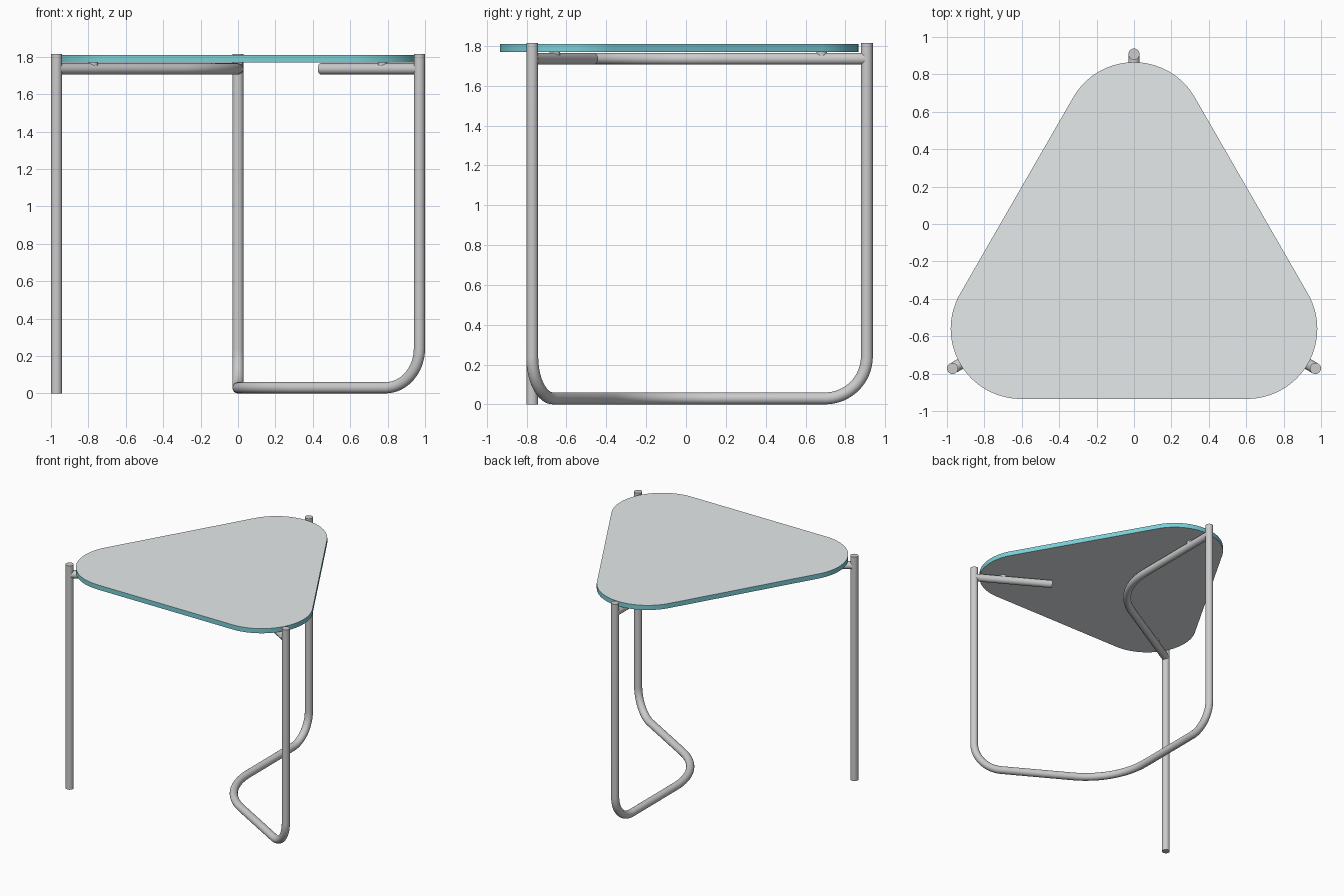
import bpy, bmesh, math
from mathutils import Vector

if "Cube" in bpy.data.objects:
    bpy.data.objects.remove(bpy.data.objects["Cube"])

R = 0.03                       # tube radius
HUB = Vector((0, -0.212, 0))   # point the three legs surround
REACH = 1.12
TOP, RAIL = 1.815, 1.735


def spoke(deg, dist, z):
    a = math.radians(deg)
    return HUB + Vector((dist * math.cos(a), dist * math.sin(a), z))


def fillet(a, b, c, radius, steps=16):
    """Arc points rounding the corner at b."""
    u, v = (a - b).normalized(), (c - b).normalized()
    half = u.angle(v) / 2
    centre = b + (u + v).normalized() * (radius / math.sin(half))
    t = radius / math.tan(half)
    p, q = b + u * t - centre, b + v * t - centre
    w = p.angle(q)
    return [centre + (p * math.sin(w * (1 - i / steps)) + q * math.sin(w * i / steps)) / math.sin(w)
            for i in range(steps + 1)]


def smooth(obj):
    bpy.ops.object.select_all(action='DESELECT')
    obj.select_set(True)
    bpy.context.view_layer.objects.active = obj
    if obj.type == 'CURVE':
        bpy.ops.object.convert(target='MESH')
    bpy.ops.object.shade_smooth_by_angle(angle=math.radians(35))


def tube(name, corners, radii=()):
    pts = [corners[0]]
    for i, r in enumerate(radii):
        pts += fillet(*corners[i:i + 3], r)
    pts.append(corners[-1])
    cu = bpy.data.curves.new(name, 'CURVE')
    cu.dimensions = '3D'
    cu.bevel_depth = R
    cu.bevel_resolution = 10
    cu.use_fill_caps = True
    sp = cu.splines.new('POLY')
    sp.points.add(len(pts) - 1)
    for p, co in zip(sp.points, pts):
        p.co = (*co, 1)
    obj = bpy.data.objects.new(name, cu)
    bpy.context.collection.objects.link(obj)
    smooth(obj)


RIGHT, BACK, LEFT = -30, 90, 210

# Right and back legs joined by one bent tube along the floor
tube("bent_leg_frame",
     [spoke(RIGHT, REACH, TOP), spoke(RIGHT, REACH, R), spoke(0, 0, R),
      spoke(BACK, REACH, R), spoke(BACK, REACH, TOP)], (0.21, 0.6, 0.21))

# Free-standing left leg
tube("left_leg", [spoke(LEFT, REACH, 0), spoke(LEFT, REACH, TOP)])

# Upper rails under the top
tube("bent_upper_rail",
     [spoke(LEFT, REACH - 0.01, RAIL), spoke(0, 0, RAIL), spoke(BACK, REACH - 0.01, RAIL)], (0.6,))
tube("short_upper_rail", [spoke(RIGHT, REACH - 0.01, RAIL), spoke(RIGHT, 0.51, RAIL)])

# Small pads between rails and top
for side, deg in (("right", RIGHT), ("back", BACK), ("left", LEFT)):
    bpy.ops.mesh.primitive_cylinder_add(vertices=24, radius=0.026, depth=0.022,
                                        location=spoke(deg, 0.893, 1.76))
    pad = bpy.context.object
    pad.name = side + "_support_pad"
    smooth(pad)

# Rounded triangular glass top
bm = bmesh.new()
rim = []
for (cx, cy), start in (((0.605, -0.56), -90), ((0, 0.49), 30), ((-0.605, -0.56), 150)):
    for i in range(33):
        a = math.radians(start + 120 * i / 32)
        rim.append(bm.verts.new((cx + 0.375 * math.cos(a), cy + 0.375 * math.sin(a), 1.77)))
base = bm.faces.new(rim)
ext = bmesh.ops.extrude_face_region(bm, geom=[base], use_keep_orig=True)
bmesh.ops.translate(bm, vec=(0, 0, 0.038),
                    verts=[g for g in ext["geom"] if isinstance(g, bmesh.types.BMVert)])
bmesh.ops.recalc_face_normals(bm, faces=bm.faces)
for f in bm.faces:
    f.material_index = 0 if len(f.verts) > 4 else 1
me = bpy.data.meshes.new("glass_top")
bm.to_mesh(me)
bm.free()
for name, col in (("glass_face", (0.78, 0.82, 0.83, 1)), ("glass_edge", (0.2, 0.62, 0.68, 1))):
    mat = bpy.data.materials.new(name)
    mat.diffuse_color = col
    mat.use_nodes = True
    mat.node_tree.nodes["Principled BSDF"].inputs["Base Color"].default_value = mat.diffuse_color
    me.materials.append(mat)
top = bpy.data.objects.new("glass_top", me)
bpy.context.collection.objects.link(top)
smooth(top)
